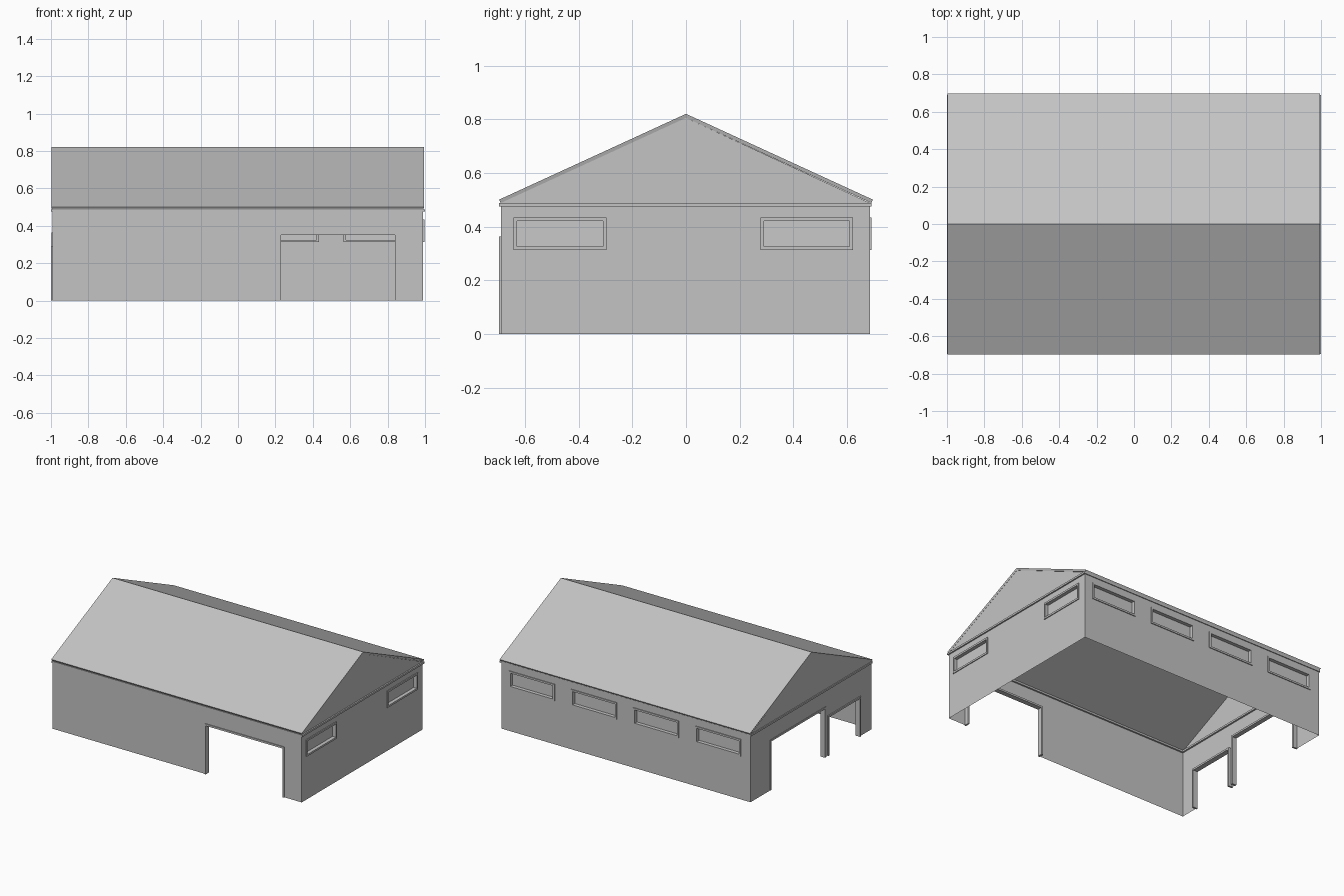
import bpy
import bmesh
from mathutils import Vector

cube = bpy.data.objects.get("Cube")
if cube:
    bpy.data.objects.remove(cube, do_unlink=True)


def material(name, grey):
    m = bpy.data.materials.new(name)
    m.use_nodes = True
    colour = (grey, grey, grey, 1)
    m.diffuse_color = colour
    m.node_tree.nodes["Principled BSDF"].inputs["Base Color"].default_value = colour
    return m


GREY = material("plain_grey", 0.55)
PANE = material("pane_grey", 0.58)

# Building limits
X0, X1 = -0.993, 0.99
Y0, Y1 = -0.69, 0.685
EAVE, RIDGE = 0.488, 0.805


def finish(name, bm, mat=GREY):
    mesh = bpy.data.meshes.new(name)
    bm.to_mesh(mesh)
    bm.free()
    mesh.materials.append(mat)
    obj = bpy.data.objects.new(name, mesh)
    bpy.context.collection.objects.link(obj)
    return obj


def add_box(bm, a, b):
    geo = bmesh.ops.create_cube(bm, size=1)
    for v in geo["verts"]:
        v.co = Vector([(p + q) / 2 + c * abs(q - p) for p, q, c in zip(a, b, v.co)])


class Side:
    """One wall plane: u runs along the wall, d is the distance outwards."""

    def __init__(self, name, axis, pos, sign, u0, u1):
        self.name, self.axis, self.pos, self.sign = name, axis, pos, sign
        self.u0, self.u1 = u0, u1

    def point(self, u, z, d=0.0):
        w = self.pos + self.sign * d
        return Vector((w, u, z)) if self.axis == 0 else Vector((u, w, z))

    def face(self, bm, corners, d=0.0):
        f = bm.faces.new([bm.verts.new(self.point(u, z, d)) for u, z in corners])
        f.normal_update()
        if f.normal[self.axis] * self.sign < 0:
            f.normal_flip()

    def wall(self, holes, gable=False):
        bm = bmesh.new()
        us = sorted({self.u0, self.u1, *[h[0] for h in holes], *[h[1] for h in holes]})
        zs = sorted({0.0, EAVE, *[h[2] for h in holes], *[h[3] for h in holes]})
        for a, b in zip(us, us[1:]):
            for c, e in zip(zs, zs[1:]):
                u, z = (a + b) / 2, (c + e) / 2
                if not any(h[0] < u < h[1] and h[2] < z < h[3] for h in holes):
                    self.face(bm, [(a, c), (b, c), (b, e), (a, e)])
        if gable:
            self.face(bm, [(self.u0, EAVE), (self.u1, EAVE), (0, RIDGE)])
        bmesh.ops.remove_doubles(bm, verts=bm.verts, dist=0.0001)
        finish(self.name + "_wall", bm)

    def frame(self, hole, label, out=0.006, width=0.013, depth=0.03):
        a, b, c, e = hole
        bm = bmesh.new()
        low = c - width if c > 0 else 0
        bars = [(a - width, a, low, e + width), (b, b + width, low, e + width), (a, b, e, e + width)]
        if c > 0:
            bars.append((a, b, low, c))
        for p, q, r, s in bars:
            add_box(bm, self.point(p, r, -depth), self.point(q, s, out))
        finish(f"{self.name}_{label}_frame", bm)

    def window(self, hole, label):
        self.frame(hole, label)
        a, b, c, e = hole
        bm = bmesh.new()
        self.face(bm, [(a, c), (b, c), (b, e), (a, e)], -0.02)
        finish(f"{self.name}_{label}_pane", bm, PANE)


front = Side("front", 1, Y0, -1, X0, X1)
back = Side("back", 1, Y1, 1, X0, X1)
right = Side("right", 0, X0, -1, Y0, Y1)
left = Side("left", 0, X1, 1, Y0, Y1)

# Front wall with its wide doorway
front_door = (0.23, 0.84, 0.0, 0.35)
front.wall([front_door])
front.frame(front_door, "doorway")

# Back wall with a row of four windows
SILL, HEAD = 0.325, 0.42
back_windows = [(0.745 - 0.494 * i - 0.168, 0.745 - 0.494 * i + 0.168, SILL, HEAD) for i in range(4)]
back.wall(back_windows)
for i, hole in enumerate(back_windows):
    back.window(hole, f"window_{i + 1}")

# Left gable wall with two windows
left_windows = [(-0.63, -0.31, SILL, HEAD), (0.29, 0.61, SILL, HEAD)]
left.wall(left_windows, gable=True)
for i, hole in enumerate(left_windows):
    left.window(hole, f"window_{i + 1}")

# Right gable wall with a small and a large doorway
small_door = (-0.55, -0.205, 0.0, 0.275)
large_door = (-0.155, 0.45, 0.0, 0.35)
right.wall([small_door, large_door], gable=True)
right.frame(small_door, "small_doorway", out=0.007)
right.frame(large_door, "large_doorway", out=0.004)

# Trim band around the wall tops
bm = bmesh.new()
for side in (front, back, left, right):
    out = 0.01 if side is left else 0.006
    add_box(bm, side.point(side.u0 - 0.005, 0.475, -0.012), side.point(side.u1 + 0.005, EAVE, out))
finish("eave_trim", bm)

# Roof sheet whose edge slants inwards underneath
bm = bmesh.new()


def roof_row(x, half, low, high):
    return [bm.verts.new((x, y, z)) for y, z in ((-half, low), (0, high), (half, low))]


top = [roof_row(x, 0.697, 0.5, 0.82) for x in (X0 - 0.005, X1 + 0.005)]
under = [roof_row(x, 0.69, EAVE, RIDGE) for x in (X0 - 0.001, X1 + 0.001)]
for i in (0, 1):
    for rows in (top, under):
        bm.faces.new((rows[0][i], rows[1][i], rows[1][i + 1], rows[0][i + 1]))
    for end in (0, 1):
        bm.faces.new((top[end][i], top[end][i + 1], under[end][i + 1], under[end][i]))
for i in (0, 2):
    bm.faces.new((top[0][i], top[1][i], under[1][i], under[0][i]))
bmesh.ops.recalc_face_normals(bm, faces=bm.faces)
finish("roof", bm)
